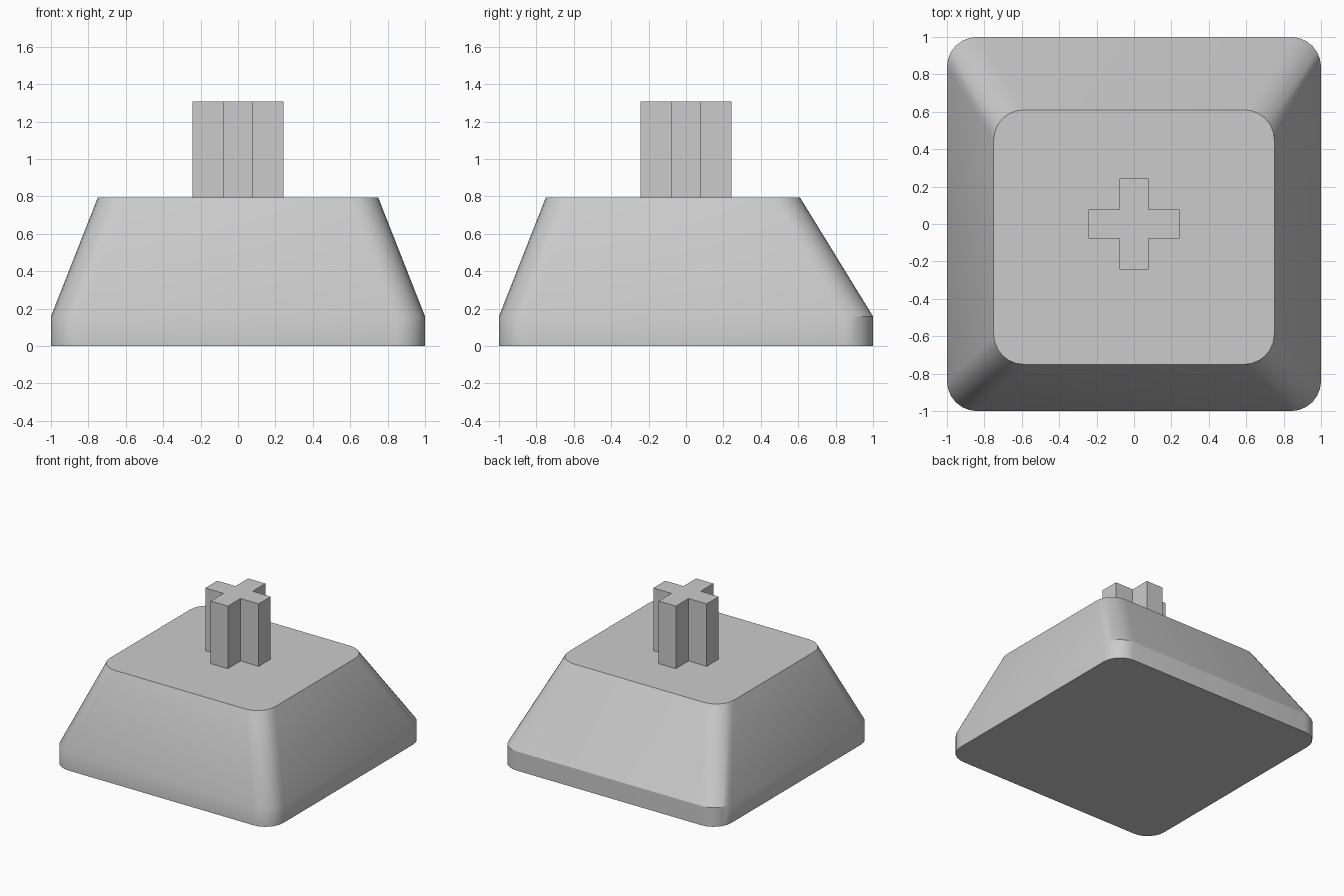
import bpy, bmesh, math

if "Cube" in bpy.data.objects:
    bpy.data.objects.remove(bpy.data.objects["Cube"])


def rounded_ring(bm, x0, x1, y0, y1, z, r, seg=6):
    """Ring of vertices around a rounded rectangle."""
    ring = []
    corners = [(x1 - r, y1 - r), (x0 + r, y1 - r), (x0 + r, y0 + r), (x1 - r, y0 + r)]
    for q, (cx, cy) in enumerate(corners):
        for i in range(seg + 1):
            a = math.pi / 2 * (q + i / seg)
            ring.append(bm.verts.new((cx + r * math.cos(a), cy + r * math.sin(a), z)))
    return ring


def loft(bm, rings):
    """Skin consecutive rings and close both ends."""
    n = len(rings[0])
    for a, b in zip(rings, rings[1:]):
        for i in range(n):
            j = (i + 1) % n
            bm.faces.new((a[i], a[j], b[j], b[i]))
    bm.faces.new(rings[0][::-1])
    bm.faces.new(rings[-1])


def finish(bm, name):
    bmesh.ops.recalc_face_normals(bm, faces=bm.faces)
    mesh = bpy.data.meshes.new(name)
    bm.to_mesh(mesh)
    bm.free()
    obj = bpy.data.objects.new(name, mesh)
    bpy.context.collection.objects.link(obj)
    bpy.ops.object.select_all(action='DESELECT')
    obj.select_set(True)
    bpy.context.view_layer.objects.active = obj
    bpy.ops.object.shade_smooth_by_angle(angle=math.radians(30))
    return obj


TOP = 0.793

# Cap body: short upright skirt, then tapered sides with a steeper setback at the rear
bm = bmesh.new()
loft(bm, [
    rounded_ring(bm, -1, 1, -1, 1, 0, 0.16),
    rounded_ring(bm, -1, 1, -1, 1, 0.158, 0.16),
    rounded_ring(bm, -0.75, 0.75, -0.75, 0.61, TOP, 0.16),
])
finish(bm, "cap_body")

# Cross-shaped stem: one arm outline repeated four times around the centre
bm = bmesh.new()
L, W = 0.243, 0.078
arm = [(L, -W), (L, W), (W, W)]
turns = [(1, 0), (0, 1), (-1, 0), (0, -1)]
outline = [(x * c - y * s, x * s + y * c) for c, s in turns for x, y in arm]
loft(bm, [[bm.verts.new((x, y, z)) for x, y in outline] for z in (TOP - 0.005, 1.307)])
finish(bm, "cross_stem")
